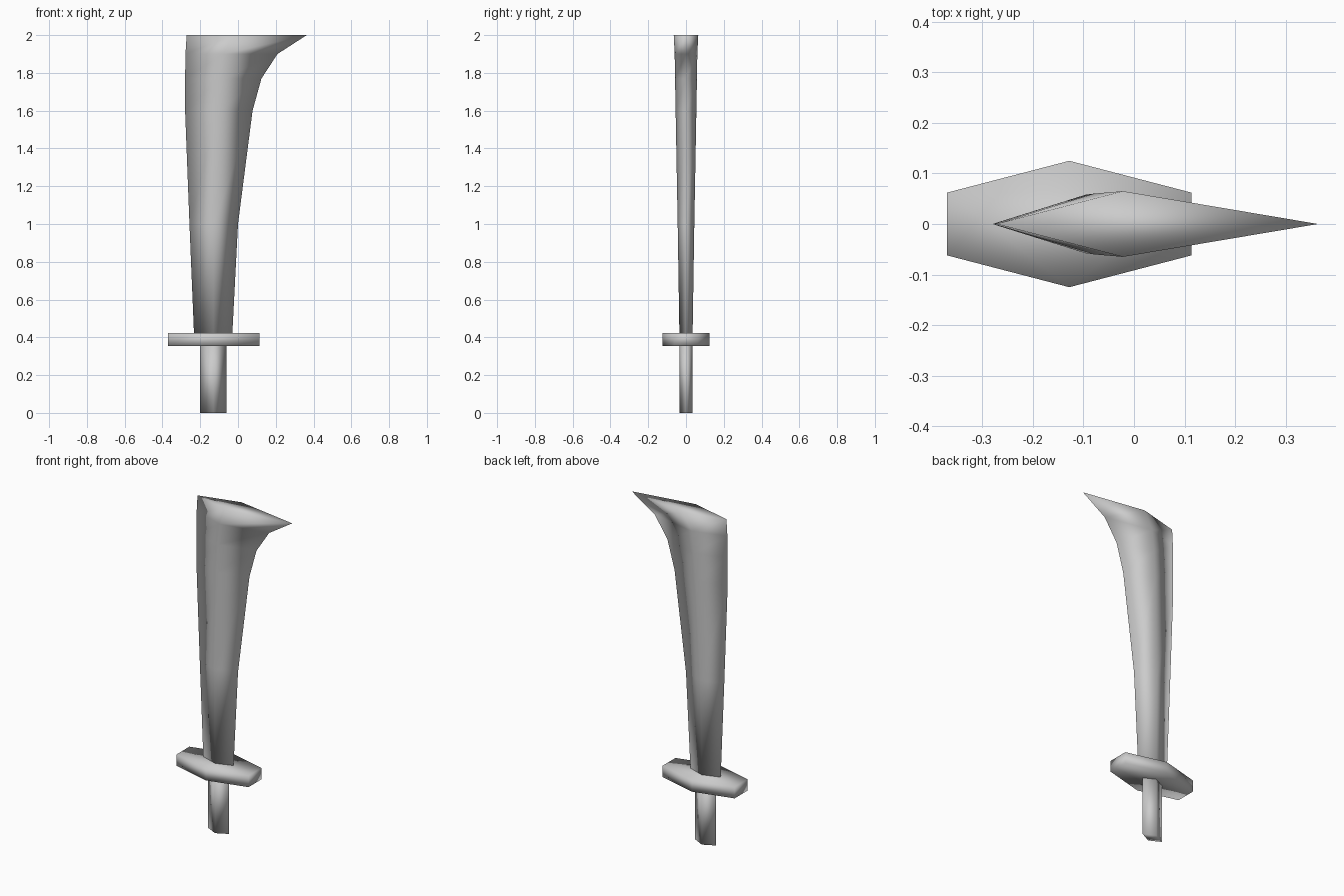
import bpy
import bmesh

cube = bpy.data.objects.get("Cube")
if cube:
    bpy.data.objects.remove(cube, do_unlink=True)

# One plain grey for the whole sword
grey = bpy.data.materials.new("grey")
grey.use_nodes = True
colour = (0.6, 0.6, 0.6, 1.0)
grey.diffuse_color = colour
grey.node_tree.nodes["Principled BSDF"].inputs["Base Color"].default_value = colour


def loft(name, rings):
    """Skin a stack of matching rings and cap both ends, shaded smooth."""
    bm = bmesh.new()
    loops = [[bm.verts.new(p) for p in ring] for ring in rings]
    n = len(loops[0])
    for low, high in zip(loops, loops[1:]):
        for i in range(n):
            j = (i + 1) % n
            bm.faces.new((low[i], low[j], high[j], high[i]))
    bm.faces.new(loops[0][::-1])
    bm.faces.new(loops[-1])
    bmesh.ops.recalc_face_normals(bm, faces=bm.faces)
    for face in bm.faces:
        face.smooth = True
    mesh = bpy.data.meshes.new(name)
    bm.to_mesh(mesh)
    bm.free()
    mesh.materials.append(grey)
    obj = bpy.data.objects.new(name, mesh)
    bpy.context.collection.objects.link(obj)
    return obj


def diamond(z, left, ridge, right, half):
    """Four-sided section: two edges in x and a ridge on each side."""
    return [(left, 0, z), (ridge, -half, z), (right, 0, z), (ridge, half, z)]


def hexagon(z, left, right, end_half, mid_half):
    """Long six-sided section with blunt ends."""
    mid = (left + right) / 2
    return [(left, -end_half, z), (mid, -mid_half, z), (right, -end_half, z),
            (right, end_half, z), (mid, mid_half, z), (left, end_half, z)]


# Handle
loft("handle", [diamond(z, -0.2, -0.13, -0.062, 0.035) for z in (0, 0.355)])

# Guard
loft("guard", [hexagon(z, -0.37, 0.114, 0.062, 0.125) for z in (0.355, 0.424)])

# Blade, widening into a hooked flat tip: z, back edge, ridge, cutting edge, half thickness
blade_sections = [
    (0.42, -0.233, -0.13, -0.03, 0.035),
    (1.0, -0.257, -0.128, 0.0, 0.044),
    (1.6, -0.28, -0.105, 0.077, 0.055),
    (1.77, -0.28, -0.095, 0.124, 0.058),
    (1.9, -0.278, -0.08, 0.209, 0.06),
    (2.0, -0.272, -0.022, 0.364, 0.065),
]
loft("blade", [diamond(*section) for section in blade_sections])
